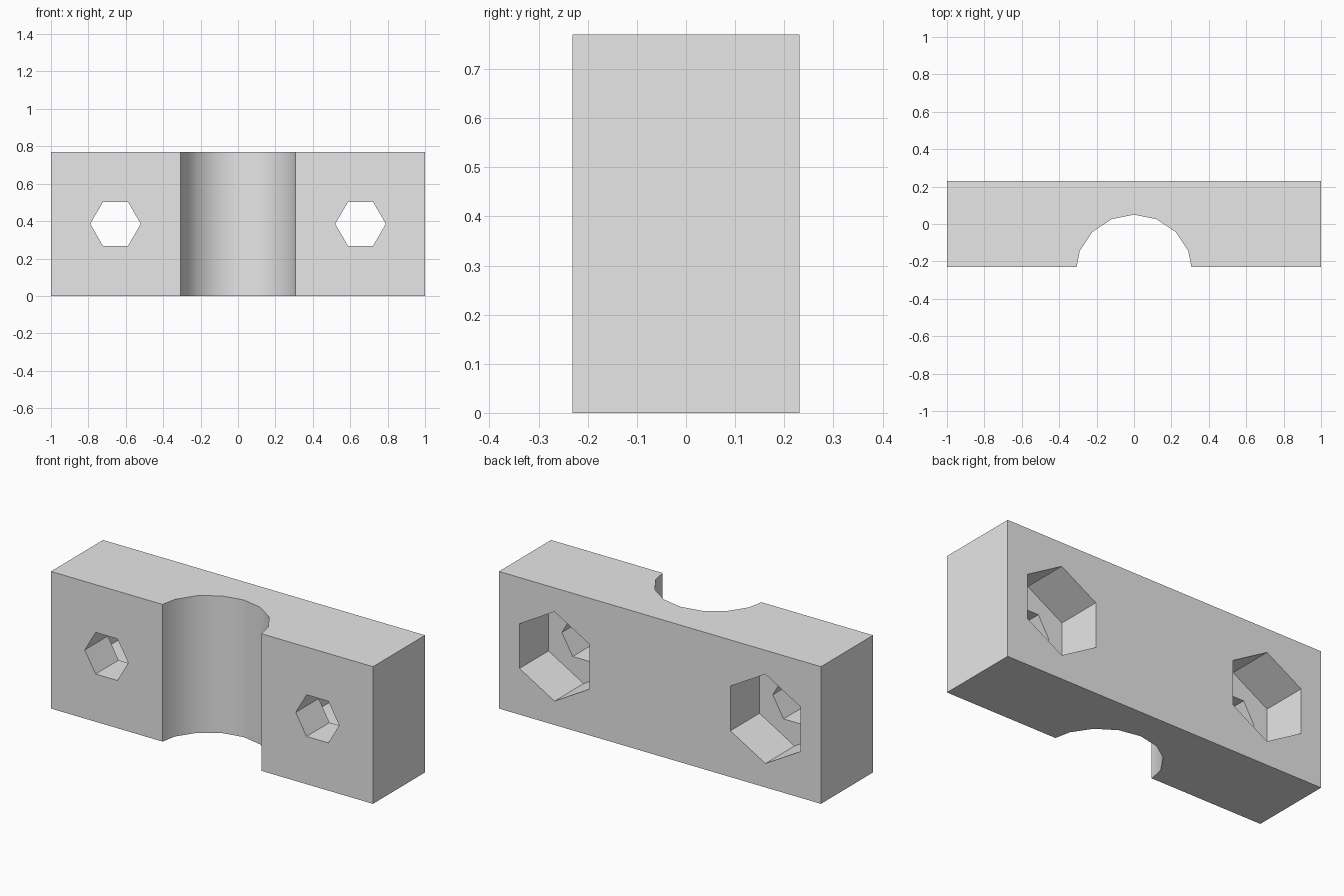
import bpy
import bmesh
from math import radians, sin, cos

cube = bpy.data.objects.get("Cube")
if cube:
    bpy.data.objects.remove(cube, do_unlink=True)

HALF_Y, HEIGHT = 0.231, 0.77
GROOVE_R, GROOVE_Y = 0.314, -0.264
BOLT_X = 0.655
POCKET_FLOOR = -0.027

grey = bpy.data.materials.new("plain_grey")
grey.use_nodes = True
colour = (0.8, 0.8, 0.8, 1)
grey.diffuse_color = colour
grey.node_tree.nodes["Principled BSDF"].inputs["Base Color"].default_value = colour

# Clamp block: plan outline with a sixteen-sided round groove in the front
arc = [(GROOVE_R * sin(radians(a)), GROOVE_Y + GROOVE_R * cos(radians(a)))
       for a in (-67.5, -45, -22.5, 0, 22.5, 45, 67.5)]
outline = [(-1, -HALF_Y), (-0.307, -HALF_Y), *arc, (0.307, -HALF_Y),
           (1, -HALF_Y), (1, HALF_Y), (-1, HALF_Y)]
bm = bmesh.new()
base = bm.faces.new([bm.verts.new((x, y, 0)) for x, y in outline])
top = bmesh.ops.extrude_face_region(bm, geom=[base])["geom"]
bmesh.ops.translate(bm, vec=(0, 0, HEIGHT),
                    verts=[v for v in top if isinstance(v, bmesh.types.BMVert)])
bmesh.ops.recalc_face_normals(bm, faces=bm.faces)
mesh = bpy.data.meshes.new("clamp_block")
bm.to_mesh(mesh)
bm.free()
block = bpy.data.objects.new("clamp_block", mesh)
bpy.context.collection.objects.link(block)
mesh.materials.append(grey)


def cut_hexagon(x, radius, y_front, y_back, turn):
    """Cut a six-sided hole along y out of the block."""
    bpy.ops.mesh.primitive_cylinder_add(
        vertices=6, radius=radius, depth=y_back - y_front,
        location=(x, (y_front + y_back) / 2, HEIGHT / 2),
        rotation=(radians(90), radians(turn), 0))
    cutter = bpy.context.object
    cutter.name = "hole_cutter"
    cutter.hide_render = True
    cutter.data.materials.append(grey)
    mod = block.modifiers.new("hole", 'BOOLEAN')
    mod.operation, mod.solver, mod.object = 'DIFFERENCE', 'EXACT', cutter
    bpy.ops.object.select_all(action='DESELECT')
    block.select_set(True)
    bpy.context.view_layer.objects.active = block
    bpy.ops.object.modifier_apply(modifier=mod.name)
    bpy.data.objects.remove(cutter, do_unlink=True)


# Nut pockets in the back, bolt bores right through
for side in (-1, 1):
    cut_hexagon(side * BOLT_X, 0.251, POCKET_FLOOR, 0.4, 0)
    cut_hexagon(side * BOLT_X, 0.135, -0.4, 0.4, 30)

# Smooth groove, sharp corners
bpy.ops.object.shade_smooth_by_angle(angle=radians(30))
